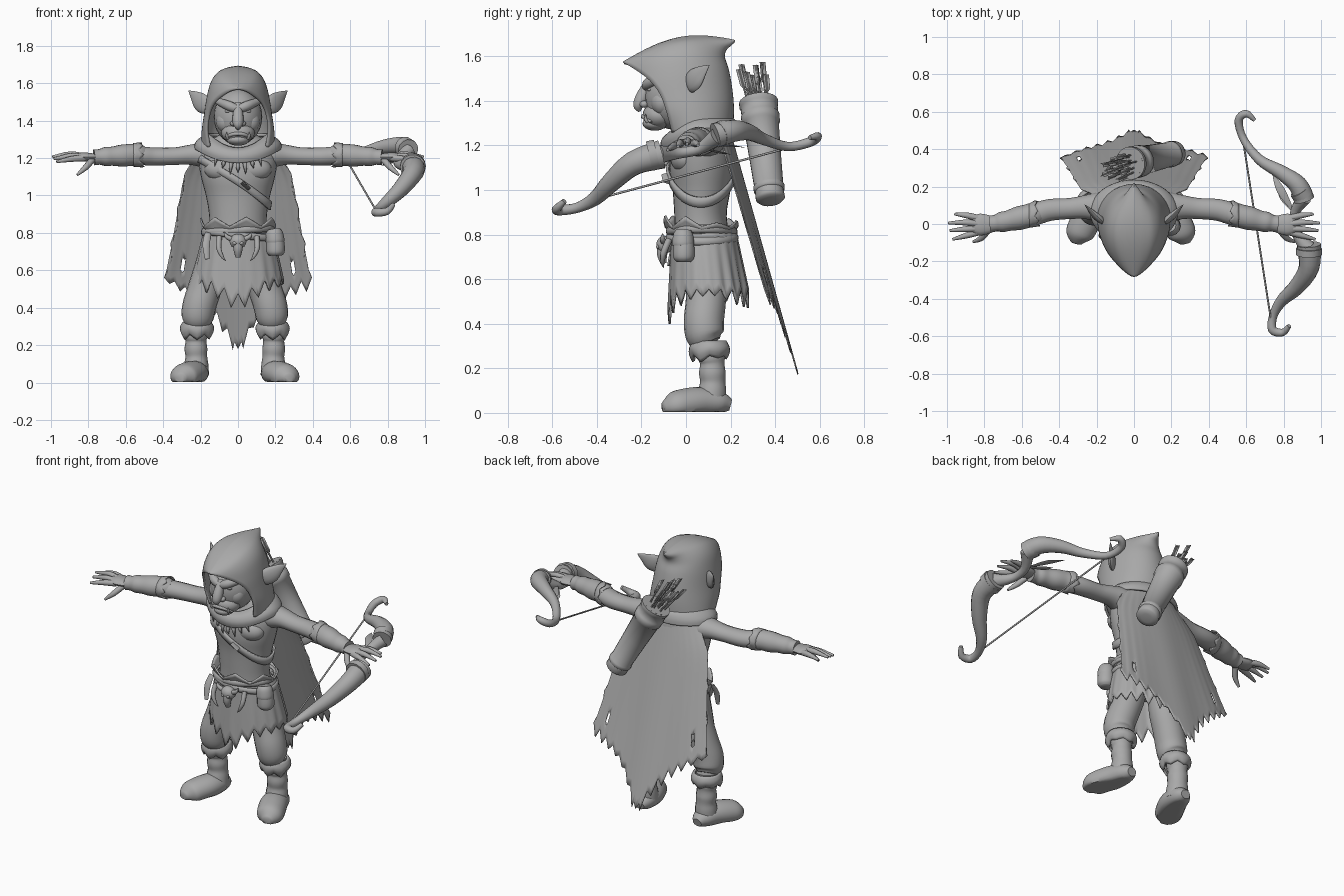
import bpy, bmesh, math, random
from mathutils import Vector
random.seed(4)
PI, TAU = math.pi, math.tau
mat = bpy.data.materials.new("plain_grey")
mat.diffuse_color = (0.4, 0.4, 0.4, 1)


def make(name, verts, faces, solid=0, angle=50):
    bm = bmesh.new()
    vs = [bm.verts.new((v[0], v[1], max(v[2], 0.004))) for v in verts]
    for f in faces:
        bm.faces.new([vs[i] for i in f])
    bmesh.ops.remove_doubles(bm, verts=bm.verts, dist=1e-5)
    bmesh.ops.recalc_face_normals(bm, faces=bm.faces)
    me = bpy.data.meshes.new(name)
    bm.to_mesh(me)
    bm.free()
    me.materials.append(mat)
    ob = bpy.data.objects.new(name, me)
    bpy.context.collection.objects.link(ob)
    if solid:
        m = ob.modifiers.new("thickness", "SOLIDIFY")
        m.thickness, m.offset = solid, 0
    bpy.ops.object.select_all(action="DESELECT")
    ob.select_set(True)
    bpy.context.view_layer.objects.active = ob
    bpy.ops.object.shade_smooth_by_angle(angle=math.radians(angle))
    return ob


def spline(p, t):
    """Catmull-Rom through tuples, t in 0..1"""
    n = len(p) - 1
    i = min(int(t * n), n - 1)
    f = t * n - i
    a, b, c, d = p[max(i - 1, 0)], p[i], p[i + 1], p[min(i + 2, n)]
    return [0.5 * (2 * q + (r - o) * f + (2 * o - 5 * q + 4 * r - s) * f * f
            + (3 * q - o - 3 * r + s) * f ** 3) for o, q, r, s in zip(a, b, c, d)]


def grid(name, fn, nu, nv, solid=0, closed=False, skip=None, caps=False):
    cols = nu if closed else nu + 1
    vs = [fn(i / nu, j / nv) for j in range(nv + 1) for i in range(cols)]
    fs = []
    for j in range(nv):
        for i in range(nu):
            k = (i + 1) % cols
            if not (skip and skip(i, j)):
                fs.append((j * cols + i, j * cols + k, (j + 1) * cols + k, (j + 1) * cols + i))
    if caps:
        fs += [tuple(range(cols)), tuple(range(nv * cols, (nv + 1) * cols))]
    return make(name, vs, fs, solid)


def tube(name, pts, sq=1.0, n=14, per=4, sx=1, dx=0, up=None):
    """Round tube through (x, y, z, radius); sq flattens it along up, sx mirrors and dx shifts it"""
    m = (len(pts) - 1) * per
    s = [spline(pts, j / m) for j in range(m + 1)]
    c = [Vector((sx * q[0] + dx, q[1], q[2])) for q in s]
    d = c[-1] - c[0]
    if up:
        up = Vector((sx * up[0], up[1], up[2]))
    else:
        up = Vector((0, 1, 0)) if abs(d.z) > 0.8 * d.length else Vector((0, 0, 1))
    rings = []
    for j in range(m + 1):
        t = (c[min(j + 1, m)] - c[max(j - 1, 0)]).normalized()
        up = (up - t * up.dot(t)).normalized()
        b, r = t.cross(up), max(s[j][3], 0.001)
        rings.append([c[j] + r * (math.cos(a) * b + math.sin(a) * sq * up)
                      for a in (TAU * k / n for k in range(n))])
    return grid(name, lambda u, v: rings[round(v * m)][round(u * n) % n], n, m, closed=True, caps=True)


def ball(name, c, r):
    return grid(name, lambda u, v: (c[0] + r[0] * math.sin(PI * v) * math.cos(TAU * u) if 0 < v < 1 else c[0],
                c[1] + r[1] * math.sin(PI * v) * math.sin(TAU * u) if 0 < v < 1 else c[1],
                c[2] + r[2] * math.cos(PI * v)), 24, 14, closed=True)


def jag(u, n, amp):
    k = math.floor(u * n + 1e-6)
    return amp * (0.35 + 0.65 * abs(math.sin(k * 12.9))) * (1 - abs(2 * (u * n - k) - 1))


# torso: z, half width, centre y, half depth
TORSO = [(.70, .17, .08, .13), (.82, .155, .07, .12), (.9, .155, .065, .118), (1.0, .172, .07, .13),
         (1.1, .198, .07, .145), (1.2, .21, .075, .14), (1.27, .18, .08, .12), (1.33, .09, .06, .09)]


def torso_at(z, a, off=0.0):
    for p, q in zip(TORSO, TORSO[1:]):
        if z <= q[0]:
            break
    f = (z - p[0]) / (q[0] - p[0])
    w, y, d = (p[i] + (q[i] - p[i]) * f for i in (1, 2, 3))
    return ((w + off) * math.cos(a), y + (d + off) * math.sin(a), z)


def torso_pt(u, v):
    z, w, y, d = spline(TORSO, v)
    return (w * math.cos(TAU * u), y + d * math.sin(TAU * u), z)


grid("torso", torso_pt, 32, 28, closed=True, caps=True)
for s in (-1, 1):
    ball("chest_muscle", (s * .085, -.005, 1.14), (.095, .065, .065))


# chest strap with buckle
def strap(u, v):
    a = TAU * u
    return torso_at(1.075 - .13 * math.cos(a) + (v - .5) * .045, a, .01)


grid("chest_strap", strap, 48, 2, .012, True)
tube("strap_buckle", [(.02, -.085, 1.07, .026), (.06, -.078, 1.035, .026)], .4, 4)

# head and face
ball("head", (0, -.05, 1.42), (.13, .135, .15))
ball("muzzle", (0, -.12, 1.335), (.09, .075, .062))
ball("chin", (0, -.14, 1.298), (.06, .055, .032))
tube("nose", [(0, -.16, 1.49, .02), (0, -.185, 1.445, .026), (0, -.202, 1.405, .03),
              (0, -.213, 1.375, .024), (0, -.208, 1.352, .006)])
tube("mouth", [(-.07, -.155, 1.305, .006), (-.03, -.188, 1.327, .01), (.03, -.188, 1.327, .01), (.07, -.155, 1.305, .006)])
for s in (-1, 1):
    tube("brow", [(.005, -.175, 1.462, .022), (.05, -.165, 1.48, .026), (.11, -.11, 1.505, .018)], sx=s)
    ball("eye", (s * .05, -.16, 1.45), (.02, .014, .009))
    ball("nostril", (s * .024, -.188, 1.385), (.018, .02, .016))
    ball("cheek", (s * .065, -.105, 1.395), (.052, .052, .06))
    tube("tusk", [(.055, -.172, 1.305, .009), (.06, -.182, 1.32, .007), (.062, -.18, 1.342, .001)], n=8, sx=s)
    tube("ear", [(.14, .01, 1.472, .03), (.175, .02, 1.482, .048), (.205, .045, 1.503, .05),
                 (.235, .075, 1.533, .028), (.265, .105, 1.56, .001)], .38, sx=s, up=(1, -1, 0))

# hood rings from hem to ridge: rim y, rim z, rim half width, back y, back z, half width, crown bump
HOOD = [(-.06, 1.26, .15, .205, 1.27, .192, 0), (-.085, 1.35, .165, .208, 1.37, .186, 0),
        (-.115, 1.43, .155, .2, 1.46, .174, 0), (-.16, 1.49, .13, .185, 1.54, .16, .02),
        (-.21, 1.53, .088, .168, 1.595, .138, .045), (-.25, 1.555, .047, .175, 1.63, .102, .06),
        (-.273, 1.567, .016, .2, 1.655, .055, .06), (-.28, 1.57, 0, .215, 1.668, 0, .06)]


def hood(u, v):
    yr, zr, rw, yb, zb, w, bump = spline(HOOD, v)
    w = max(w, 1e-6)
    p0 = -math.acos(min(1, max(0, rw / w)))
    p = p0 + (PI / 2 - p0) * (1 - abs(2 * u - 1))
    s = (math.sin(p) - math.sin(p0)) / (1 - math.sin(p0))
    return (math.copysign(w * math.cos(p), u - .5), yr + (yb - yr) * s, zr + (zb - zr) * s + bump * math.sin(PI * s))


grid("hood", hood, 40, 35, .014)


# draped cowl over the shoulders
def cowl(u, v):
    a = TAU * u
    w, d, z, y = spline([(.155, .125, 1.325, .065), (.19, .155, 1.31, .06), (.222, .168, 1.28, .06), (.228, .165, 1.25, .065)], v)
    front = max(0, -math.sin(a)) ** 2
    return (w * math.cos(a), y + d * math.sin(a), z - .075 * front)


grid("cowl", cowl, 40, 10, .014, True)

# tooth necklace
for k in range(-3, 4):
    x, y, z = k * .036, -.095 + .0028 * k * k, 1.172 + .0055 * k * k
    tube("necklace_tooth", [(x, y, z, .012), (x * 1.08, y - .006, z - .025, .01),
                            (x * 1.15, y + .004, z - (.05 + .015 * (k % 2)), .001)], n=8)

# arms, bracers and hands
FINGERS = [[(.83, .03, 1.205), (.89, .045, 1.21), (.96, .053, 1.2)],
           [(.83, .0, 1.21), (.9, .008, 1.22), (.993, .005, 1.207)],
           [(.83, -.025, 1.205), (.9, -.028, 1.21), (.985, -.035, 1.195)],
           [(.82, -.04, 1.2), (.89, -.06, 1.195), (.97, -.082, 1.18)],
           [(.78, -.03, 1.19), (.815, -.075, 1.15), (.86, -.095, 1.11)]]
for s in (-1, 1):
    tube("arm", [(.12, .085, 1.205, .085), (.19, .09, 1.217, .08), (.26, .09, 1.217, .064), (.34, .083, 1.21, .056),
                 (.45, .075, 1.208, .058), (.54, .05, 1.213, .058), (.7, .015, 1.21, .04)], .85, sx=s)
    tube("bracer", [(.51, .06, 1.212, .056), (.54, .05, 1.216, .064), (.57, .042, 1.217, .063), (.62, .03, 1.213, .063),
                    (.67, .018, 1.21, .055), (.71, .01, 1.208, .054), (.74, .004, 1.206, .045), (.77, 0, 1.204, .046)], .95, sx=s)
    grid("bracer_ragged_edge", lambda u, v: (s * (.56 - .03 * v - v * jag(u, 7, .03)),
         .045 + .012 * v + (.062 + .004 * v) * math.cos(TAU * u), 1.217 + (.06 + .004 * v) * math.sin(TAU * u)), 28, 3, .006, True)
    tube("palm", [(.75, 0, 1.205, .04), (.785, -.002, 1.205, .052), (.825, -.003, 1.206, .058), (.86, -.003, 1.206, .046)], .42, sx=s)
    for f in FINGERS:
        tube("finger", [p + (r,) for p, r in zip(f, (.018, .016, .007))], n=10, sx=s)

# legs, cuffs and boots, standing slightly to one side
LX = -.017
for s in (-1, 1):
    tube("trouser_leg", [(.1, .1, .74, .08), (.13, .095, .6, .09), (.165, .088, .49, .09), (.19, .08, .41, .09),
                         (.2, .085, .345, .085), (.205, .1, .31, .06)], sx=s, n=20, dx=LX)
    grid("boot_cuff", lambda u, v: (LX + s * (.202 + (.07 + .015 * math.sin(PI * v)) * math.cos(TAU * u)),
         .105 + (.07 + .016 * math.sin(PI * v)) * math.sin(TAU * u),
         .32 - .06 * v - v * jag(u, 6, .03)), 24, 6, .014, True)
    tube("boot_shaft", [(.205, .11, .32, .06), (.208, .115, .25, .062), (.208, .118, .22, .056), (.208, .118, .18, .061),
                        (.206, .12, .14, .058), (.206, .118, .1, .064), (.206, .11, .04, .068)], sx=s, dx=LX)
    tube("boot_foot", [(.2, .2, .035, .03), (.203, .155, .045, .06), (.22, .07, .05, .078), (.255, -.01, .04, .08),
                       (.28, -.06, .03, .07), (.292, -.103, .022, .028)], .85, sx=s, n=24, dx=LX)


# ragged kilt and waist wraps
def kilt(u, v):
    a = TAU * u
    front = max(0, -math.sin(a)) ** 10
    drop = .265 + jag(u, 20, .085) + .08 * front
    w = 1 + .012 * math.sin(11 * a) * v
    return ((.17 + .07 * v ** .8) * w * math.cos(a), .08 + .022 * v + (.14 + .038 * v) * w * math.sin(a), .82 - drop * v)


grid("kilt", kilt, 120, 8, .01, True)
grid("waist_wrap", lambda u, v: torso_at(.80 + .035 * v + v * jag(u, 7, .05), TAU * u, .015 + .03 * v), 42, 4, .01, True)
for z, tilt in ((.80, .012), (.775, -.02)):
    grid("belt", lambda u, v: torso_at(z + tilt * math.cos(TAU * u) + .028 * v, TAU * u, .025 + .008 * math.sin(PI * v)), 40, 4, .016, True)

# belt skull, tusks and pouch
ball("skull", (0, -.095, .755), (.045, .038, .04))
tube("skull_snout", [(0, -.1, .75, .03), (0, -.107, .71, .024), (0, -.1, .67, .014)], n=10)
for s in (-1, 1):
    tube("skull_horn", [(.03, -.1, .765, .014), (.06, -.105, .78, .012), (.075, -.105, .805, .002)], n=8, sx=s)
    ball("skull_socket", (s * .018, -.126, .745), (.011, .008, .009))
    tube("belt_tusk", [(.1, -.075, .78, .015), (.103, -.1, .72, .014), (.085, -.105, .675, .009), (.065, -.1, .65, .001)], n=8, sx=s)
tube("pouch", [(.19, -.01, .815, .036), (.195, -.01, .79, .044), (.2, -.01, .73, .05), (.2, -.01, .695, .048), (.2, -.01, .678, .034)], .98)
tube("pouch_flap", [(.19, -.01, .818, .034), (.193, -.012, .8, .046), (.197, -.013, .765, .051), (.198, -.013, .75, .049)], .98)
tube("hanging_strap", [(-.16, -.03, .8, .016), (-.17, -.06, .74, .02), (-.165, -.08, .66, .012)], .4, 8)


# tattered cape with torn holes
def cape(u, v):
    k = 2 * u - 1
    a = abs(k)
    low = spline([(.21,), (.36,), (.46,), (.52,), (.56,)], a)[0] - jag(u, 14, .07) * (a > .05) - .03 * max(0, 1 - a * 12)
    z = 1.3 + (low - 1.3) * v
    w = spline([(.18,), (.285,), (.325,), (.36,), (.395,)], v)[0] - (.03 * jag(v, 4, 1) if a == 1 else 0)
    return (w * k, .195 + (1.27 - z) * .278 - .055 * a * a * (1 - .3 * v) + .003 * math.cos(9 * k) * v, z)


grid("cape", cape, 84, 24, .006, skip=lambda i, j: i in (8, 9, 74, 75) and 19 <= j <= 20)

# quiver and arrows
Q0, Q1 = Vector((.225, .38, .95)), Vector((-.02, .325, 1.395))
ax = Q1 - Q0
prof = [(0, .03), (.01, .056), (.03, .066), (.1, .064), (.11, .07), (.15, .07), (.16, .066), (.5, .073), (.78, .08), (.79, .086), (.86, .087),
        (.87, .083), (.95, .084), (.96, .088), (1, .088), (1.001, .076), (.9, .074), (.89, .01)]
tube("quiver", [tuple(Q0 + ax * t) + (r,) for t, r in prof], n=22, per=1)
for k in range(13):
    a, r = k * 2.4, .018 * math.sqrt(k)
    o = Vector((r * math.cos(a), r * math.sin(a), 0))
    p = Q0 + ax * .8 + o * .7
    e = Q1 + Vector((-.09, -.03, random.uniform(.1, .185))) + o * 1.1
    tube("arrow_shaft", [tuple(p) + (.005,), tuple(e) + (.005,)], n=6, per=1)
    for b in range(3):
        w = Vector((math.cos(a + b * TAU / 3), math.sin(a + b * TAU / 3), 0)) * .015
        m = p.lerp(e, .62)
        make("arrow_feather", [m, m.lerp(e, .2) + w, e + w, e], [(0, 1, 2, 3)], .002)

# bow with horn limbs, grip, feathers and string
tube("bow_upper_limb", [(.645, .555, 1.235, .01), (.6, .59, 1.24, .02), (.56, .555, 1.215, .022), (.585, .455, 1.195, .021),
                        (.67, .345, 1.23, .027), (.78, .28, 1.26, .038), (.875, .21, 1.265, .05), (.91, .13, 1.245, .056)])
tube("bow_lower_limb", [(.83, -.545, .95, .012), (.795, -.58, .915, .02), (.74, -.565, .91, .024), (.745, -.49, .92, .023),
                        (.79, -.41, .96, .032), (.87, -.335, 1.035, .044), (.935, -.235, 1.12, .055), (.935, -.11, 1.16, .065)])
tube("bow_grip", [(.91, .14, 1.24, .04), (.86, .06, 1.185, .026), (.865, -.04, 1.165, .026), (.93, -.13, 1.16, .045)])
for c, d, r in (((.885, .18, 1.262), (.02, -.03, -.012), .056), ((.935, -.13, 1.16), (0, -.035, -.008), .069)):
    tube("bow_band", [c + (r,), tuple(p + q for p, q in zip(c, d)) + (r,)], per=1)
for x, y, z in ((.74, .27, 1.2), (.77, .2, 1.17)):
    tube("bow_feather", [(.85, .07, 1.19, .006), (.5 * (.83 + x), .5 * (.09 + y), z, .022), (x, y, z - .01, .001)], .2, 8)
tube("bowstring", [(.575, .5, 1.2, .005), (.735, -.53, .925, .005)], n=8)
